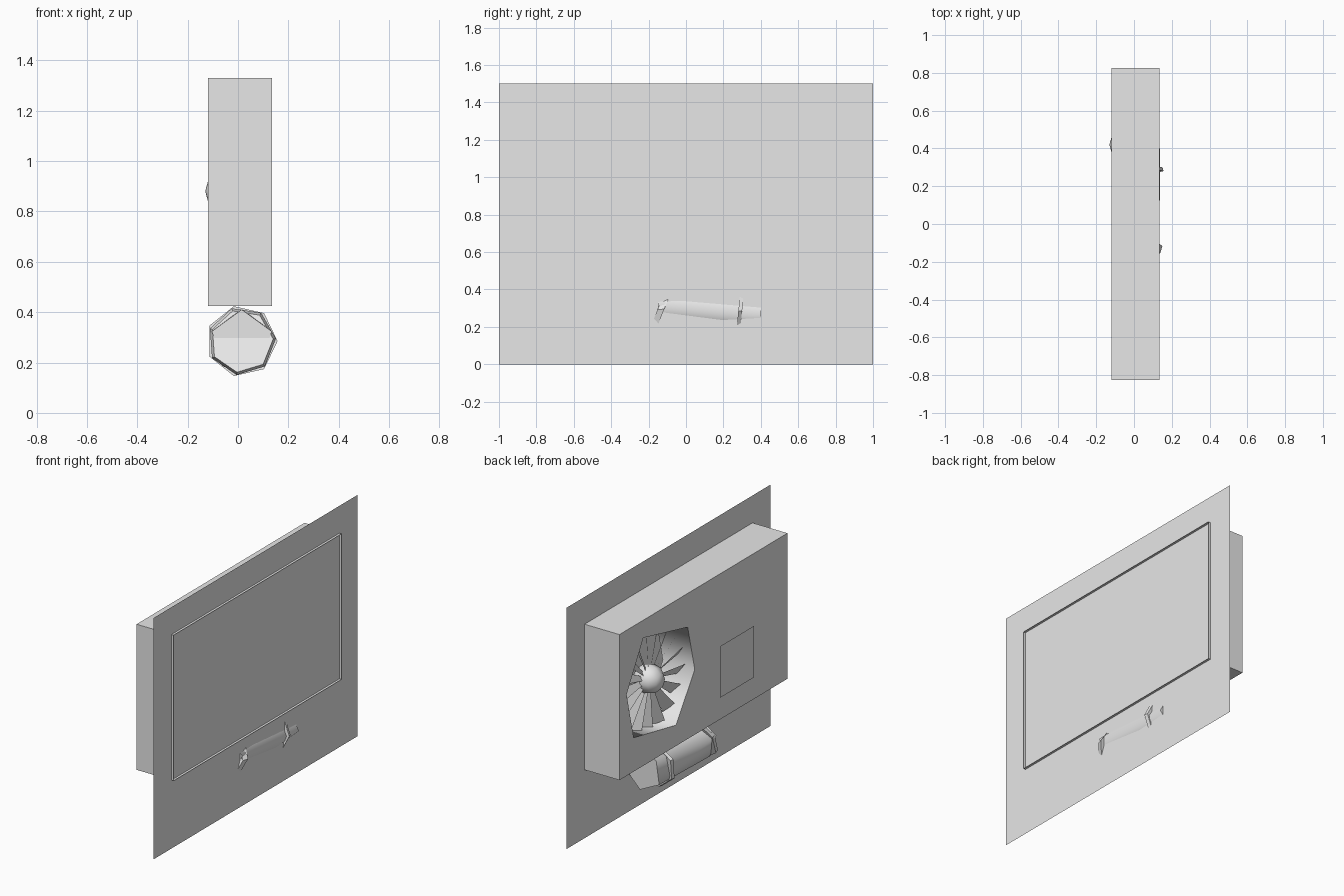
import bpy
import bmesh
from math import cos, sin, radians, tau

if "Cube" in bpy.data.objects:
    bpy.data.objects.remove(bpy.data.objects["Cube"], do_unlink=True)

grey = bpy.data.materials.new("plain_grey")
grey.use_nodes = True
grey.diffuse_color = (0.8, 0.8, 0.8, 1)
grey.node_tree.nodes["Principled BSDF"].inputs["Base Color"].default_value = (0.8, 0.8, 0.8, 1)


def finish(name, bm, smooth=False):
    mesh = bpy.data.meshes.new(name)
    bm.to_mesh(mesh)
    bm.free()
    mesh.materials.append(grey)
    for p in mesh.polygons:
        p.use_smooth = smooth
    ob = bpy.data.objects.new(name, mesh)
    bpy.context.collection.objects.link(ob)
    return ob


def ring(bm, pts):
    return [bm.verts.new(p) for p in pts]


def bridge(bm, a, b):
    for i in range(len(a)):
        j = (i + 1) % len(a)
        bm.faces.new((a[i], a[j], b[j], b[i]))


def rect(x, y0, y1, z0, z1):
    return [(x, y0, z0), (x, y0, z1), (x, y1, z1), (x, y1, z0)]


def sheet(name, x, y0, y1, z0, z1):
    bm = bmesh.new()
    bm.faces.new(ring(bm, rect(x, y0, y1, z0, z1)))
    finish(name, bm)


# Wall sheet and the small rear plate
BACK, WALL, RIM = -0.12, 0.12, 0.135
sheet("wall_panel", WALL, -1, 1, 0, 1.5)
sheet("rear_plate", -0.158, -0.44, -0.11, 0.59, 0.91)

# Housing: open-fronted box whose rim stands just proud of the wall
CY, CZ = 0.42, 0.88
hole = [(0.59, 1.22), (0.155, 1.12), (0.085, 0.83),
        (0.27, 0.555), (0.685, 0.635), (0.755, 0.93)]
bm = bmesh.new()
rear = ring(bm, rect(BACK, -0.825, 0.825, 0.425, 1.33))
rim = ring(bm, rect(RIM, -0.825, 0.825, 0.425, 1.33))
bridge(bm, rear, rim)
opening = ring(bm, [(BACK, y, z) for y, z in hole])
edges = [bm.edges.new((opening[i - 1], opening[i])) for i in range(len(opening))]
edges += [bm.edges.get((rear[i - 1], rear[i])) for i in range(4)]
bmesh.ops.triangle_fill(bm, edges=edges, use_beauty=True, normal=(-1, 0, 0))
finish("housing", bm)

# Fan shroud lining the opening
bm = bmesh.new()
bridge(bm, ring(bm, [(BACK, y, z) for y, z in hole]),
       ring(bm, [(0.1, y, z) for y, z in hole]))
finish("fan_shroud", bm, smooth=True)

# Pitched fan blades, widening toward the tip
FAN_X, BLADES, PITCH = -0.04, 17, radians(35)
bm = bmesh.new()
for k in range(BLADES):
    a = tau * k / BLADES
    c, s = cos(a), sin(a)
    corners = []
    for r, w in ((0.07, -0.014), (0.07, 0.014), (0.32, 0.042), (0.32, -0.042)):
        t = w * cos(PITCH)
        corners.append((FAN_X + w * sin(PITCH), CY + r * c - t * s, CZ + r * s + t * c))
    bm.faces.new(ring(bm, corners))
finish("fan_blades", bm)

# Rounded fan hub
bm = bmesh.new()
bmesh.ops.create_uvsphere(bm, u_segments=8, v_segments=6, radius=0.09)
hub = finish("fan_hub", bm, smooth=True)
hub.location = (FAN_X, CY, CZ)
hub.rotation_euler = (0, radians(90), 0)

# Canister under the housing: twisted five-sided body with two collars
AX, AZ = 0.015, 0.285


def hoop(bm, n, r, y, turn, tilt=0):
    pts = []
    for k in range(n):
        a = radians(turn) + tau * k / n
        pts.append((AX + r * cos(a), y + tilt * r * sin(a), AZ + r * sin(a)))
    return ring(bm, pts)


def drum(name, n, front, back, tilt=0, smooth=False):
    bm = bmesh.new()
    a = hoop(bm, n, *front, tilt)
    b = hoop(bm, n, *back, tilt)
    bridge(bm, a, b)
    bm.faces.new(a)
    bm.faces.new(b)
    bmesh.ops.recalc_face_normals(bm, faces=bm.faces)
    ob = finish(name, bm)
    if smooth:
        bpy.ops.object.select_all(action="DESELECT")
        bpy.context.view_layer.objects.active = ob
        ob.select_set(True)
        bpy.ops.object.shade_smooth_by_angle(angle=radians(75))


drum("canister_body", 5, (0.125, -0.15, 18), (0.125, 0.4, -8), smooth=True)
drum("front_collar", 7, (0.125, -0.155, 4), (0.136, -0.12, 4), tilt=0.4)
drum("back_collar", 7, (0.142, 0.28, 0), (0.136, 0.3, 0), tilt=0.1)
